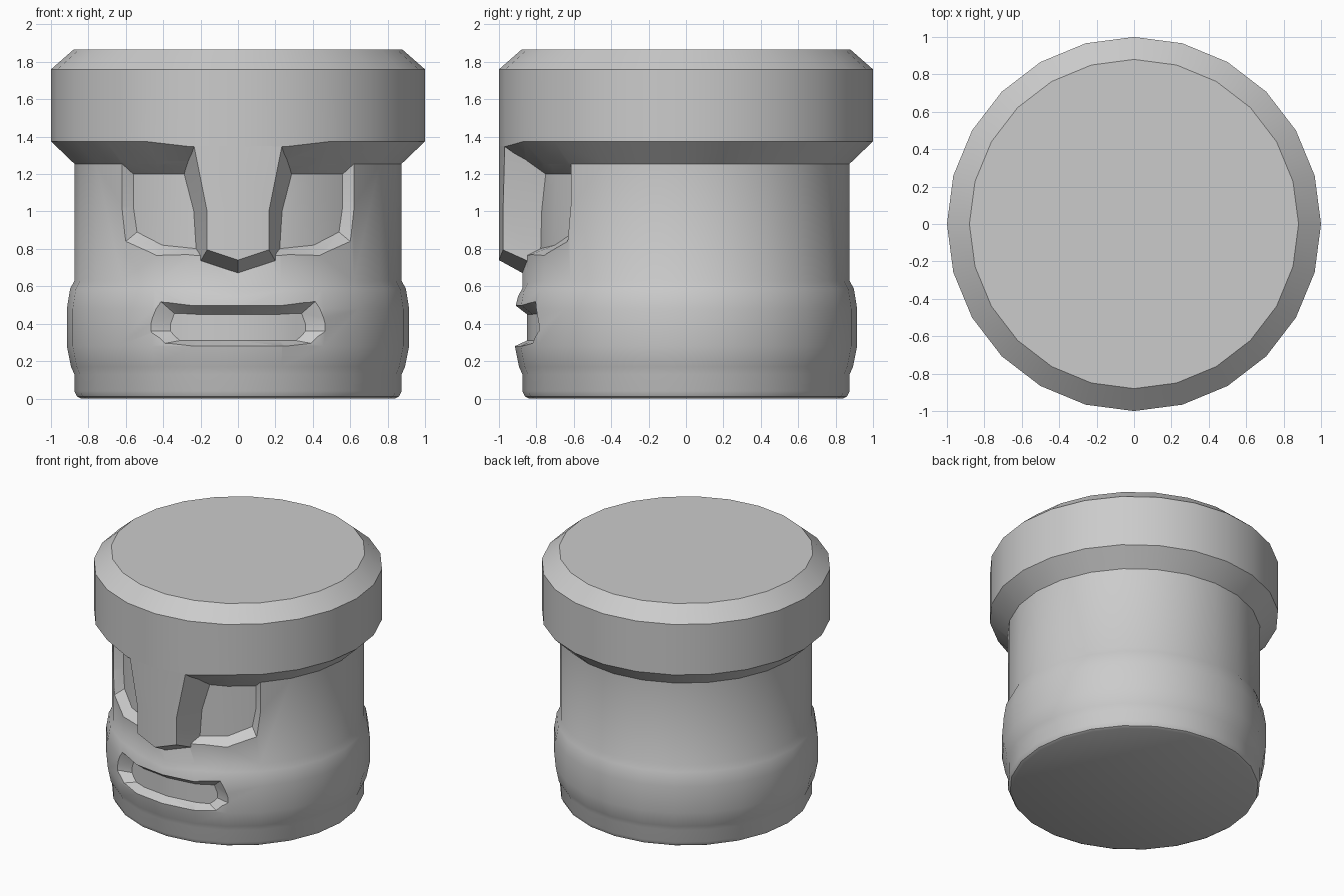
import bpy, bmesh
from math import sin, cos, asin, radians

if "Cube" in bpy.data.objects:
    bpy.data.objects.remove(bpy.data.objects["Cube"])

SIDES = 24
STEP = radians(360 / SIDES)


def make_object(name, bm):
    bmesh.ops.recalc_face_normals(bm, faces=bm.faces)
    mesh = bpy.data.meshes.new(name)
    bm.to_mesh(mesh)
    bm.free()
    ob = bpy.data.objects.new(name, mesh)
    bpy.context.collection.objects.link(ob)
    return ob


def front_y(x, r):
    """Depth of the front of a 24-sided drum of radius r at x."""
    t = asin(min(1, abs(x) / r)) / STEP
    k = int(t)
    x0, x1 = r * sin(k * STEP), r * sin((k + 1) * STEP)
    y0, y1 = r * cos(k * STEP), r * cos((k + 1) * STEP)
    return -(y0 + (y1 - y0) * (abs(x) - x0) / (x1 - x0))


def wrapped_block(name, outer, r_out, inner, r_in):
    """Solid between two matching (x, z) grids wrapped on two drum radii."""
    bm = bmesh.new()
    layers = [[[bm.verts.new((x, front_y(x, r), z)) for x, z in row] for row in grid]
              for grid, r in ((outer, r_out), (inner, r_in))]
    m, n = len(outer), len(outer[0])
    for g in layers:
        for i in range(m - 1):
            for j in range(n - 1):
                bm.faces.new((g[i][j], g[i + 1][j], g[i + 1][j + 1], g[i][j + 1]))
    rim = ([(0, j) for j in range(n)] + [(i, n - 1) for i in range(1, m)]
           + [(m - 1, j) for j in range(n - 2, -1, -1)] + [(i, 0) for i in range(m - 2, 0, -1)])
    a, b = layers
    for (i, j), (p, q) in zip(rim, rim[1:] + rim[:1]):
        bm.faces.new((a[i][j], a[p][q], b[p][q], b[i][j]))
    return make_object(name, bm)


def recess(name, surface, r_surf, floor, r_floor, t=1.3):
    """Tapered cutter from (x, top, bottom) columns, extended past the surface."""
    out = [tuple(f + (s - f) * t for s, f in zip(sc, fc)) for sc, fc in zip(surface, floor)]
    grid = lambda cols: [[(x, top), (x, bot)] for x, top, bot in cols]
    return wrapped_block(name, grid(out), r_floor + (r_surf - r_floor) * t, grid(floor), r_floor)


# Drum body with jaw bulge and brow band
profile = [(.84, 0), (.86, .01), (.875, .04), (.875, .13), (.893, .17), (.915, .28),
           (.915, .48), (.898, .585), (.875, .63), (.875, 1.255), (1, 1.375), (1, 1.76), (.88, 1.865)]
bm = bmesh.new()
rings = []
for i, (r, z) in enumerate(profile):
    ring = []
    for k in range(SIDES):
        dz = 0
        away = min(k, SIDES - k)
        if i == 10 and away < 2:
            dz = -.028          # brow dips into the nose
        if i in (7, 8):
            dz = (-.04, -.01)[away] if away < 2 else 0   # lip dips at centre
        ring.append(bm.verts.new((r * sin(k * STEP), -r * cos(k * STEP), z + dz)))
    rings.append(ring)
for lo, hi in zip(rings, rings[1:]):
    for k in range(SIDES):
        n = (k + 1) % SIDES
        bm.faces.new((lo[k], lo[n], hi[n], hi[k]))
bm.faces.new(rings[0])
bm.faces.new(rings[-1])
body = make_object("head_drum", bm)

# Eye and mouth recesses
cutters = []
for s in (1, -1):
    flip = lambda cols: [(s * x, a, b) for x, a, b in cols]
    cutters.append(recess(
        "eye_cutter",
        flip([(.18, 1.255, .765), (.226, 1.255, .765), (.4375, 1.255, .765), (.60, 1.255, .84), (.62, 1.255, 1.03)]), .875,
        flip([(.17, 1.2, .80), (.21, 1.2, .80), (.405, 1.2, .82), (.54, 1.2, .89), (.56, 1.2, 1.03)]), .81))

lip = [(.237, .50, .28), (.39, .52, .295), (.42, .525, .325), (.46, .40, .36)]
floor = [(.22, .45, .31), (.31, .455, .31), (.34, .455, .335), (.36, .40, .36)]
mirror = lambda half, mid: [(-x, a, b) for x, a, b in reversed(half)] + [mid] + half
cutters.append(recess("mouth_cutter", mirror(lip, (0, .50, .28)), .915,
                      mirror(floor, (0, .45, .31)), .85))

bpy.context.view_layer.objects.active = body
for c in cutters:
    c.hide_render = True
    mod = body.modifiers.new("cut", 'BOOLEAN')
    mod.operation, mod.solver, mod.object = 'DIFFERENCE', 'EXACT', c
    bpy.ops.object.modifier_apply(modifier=mod.name)
for c in cutters:
    bpy.data.objects.remove(c)

# Nose: rows of (half width, side z, centre z)
rows = lambda pts: [[(-w, z), (0, zc), (w, z)] for w, z, zc in pts]
nose = wrapped_block(
    "nose",
    rows([(.235, 1.35, 1.35), (.165, 1.0, 1.0), (.165, .795, .74)]), 1.0,
    rows([(.31, 1.27, 1.27), (.24, 1.0, 1.0), (.221, .70, .63)]), .80)

# Smooth round the drum, sharp at the carved edges
for ob in (body, nose):
    bpy.ops.object.select_all(action='DESELECT')
    ob.select_set(True)
    bpy.context.view_layer.objects.active = ob
    bpy.ops.object.shade_smooth_by_angle(angle=radians(30))
